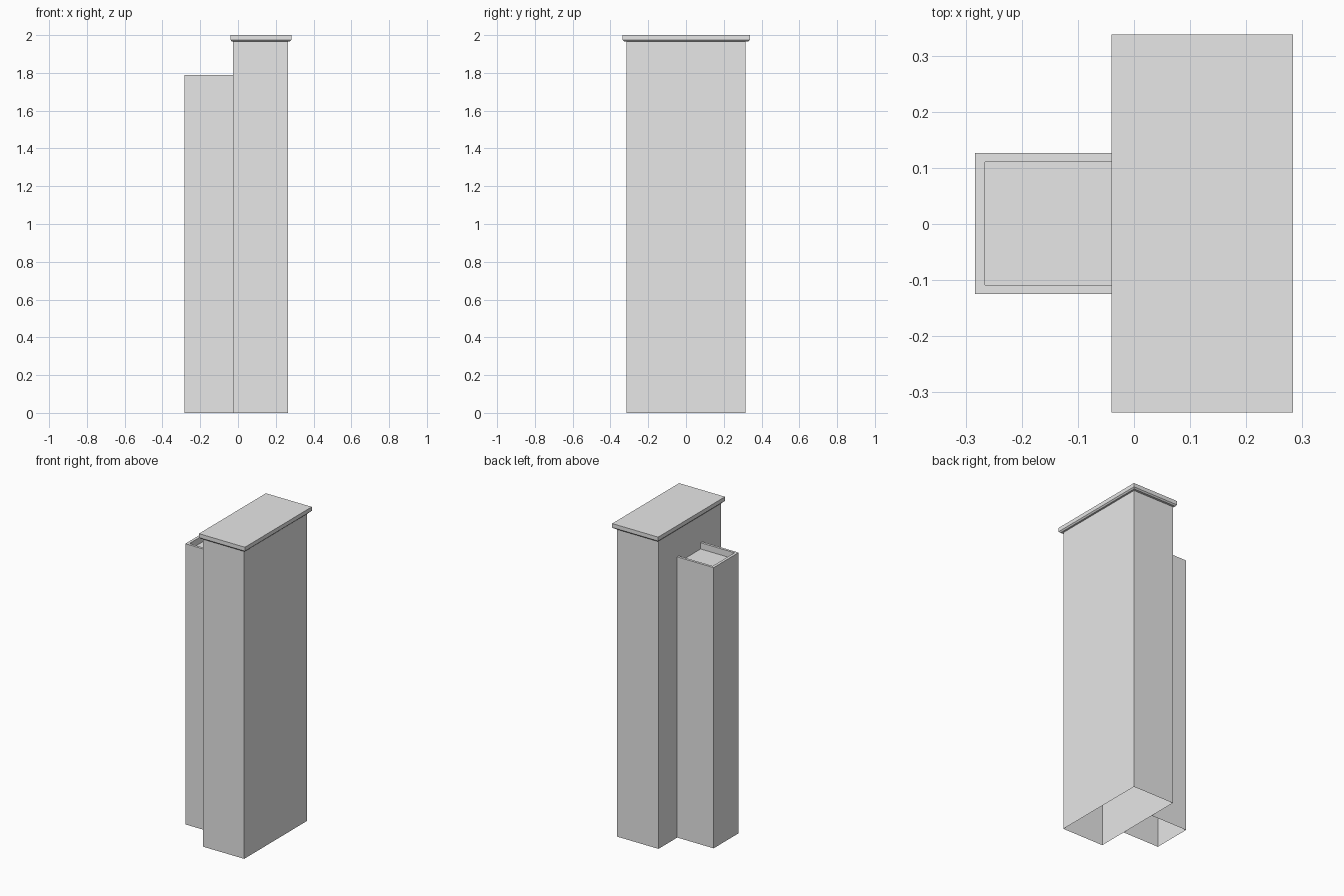
import bpy
import bmesh

cube = bpy.data.objects.get("Cube")
if cube:
    bpy.data.objects.remove(cube, do_unlink=True)

grey = bpy.data.materials.new("plain grey")
grey.use_nodes = True
grey.diffuse_color = (0.8, 0.8, 0.8, 1)
grey.node_tree.nodes["Principled BSDF"].inputs["Base Color"].default_value = (0.8, 0.8, 0.8, 1)


def rectangle(x0, x1, y0, y1, z):
    """Corners counter-clockwise from above, starting at the +x, -y one."""
    return [(x1, y0, z), (x1, y1, z), (x0, y1, z), (x0, y0, z)]


def loft(name, rings, closed=True, bottom=False, top=False):
    """Join rings of points into a shell, optionally capped at either end."""
    bm = bmesh.new()
    loops = [[bm.verts.new(p) for p in ring] for ring in rings]
    count = len(rings[0])
    for low, high in zip(loops, loops[1:]):
        for i in range(count if closed else count - 1):
            j = (i + 1) % count
            bm.faces.new((low[i], low[j], high[j], high[i]))
    if bottom:
        bm.faces.new(loops[0][::-1])
    if top:
        bm.faces.new(loops[-1])
    mesh = bpy.data.meshes.new(name)
    bm.to_mesh(mesh)
    bm.free()
    mesh.materials.append(grey)
    obj = bpy.data.objects.new(name, mesh)
    bpy.context.collection.objects.link(obj)
    return obj


# Main tower: walls only, open underneath
WALL_X = -0.027
tower = (WALL_X, 0.265, -0.316, 0.316)
loft("tower_walls", [rectangle(*tower, z) for z in (0, 1.968)])

# Overhanging roof slab with a bevelled lower edge
slab = (-0.04, 0.284, -0.336, 0.338)
lower = (-0.033, 0.276, -0.328, 0.33)
loft("roof_slab",
     [rectangle(*lower, 1.967), rectangle(*slab, 1.975), rectangle(*slab, 2.0)],
     bottom=True, top=True)

# Side annex: three walls, a parapet rim and a sunken roof, open underneath
outer = (-0.284, WALL_X, -0.125, 0.127)
inner = (-0.266, WALL_X, -0.109, 0.111)
RIM = 1.79
annex_rings = [rectangle(*outer, 0), rectangle(*outer, RIM),
               rectangle(*inner, RIM), rectangle(*inner, 1.75)]
# Start each ring beside the tower so the side against it stays open
loft("annex", [r[1:] + r[:1] for r in annex_rings], closed=False, top=True)
